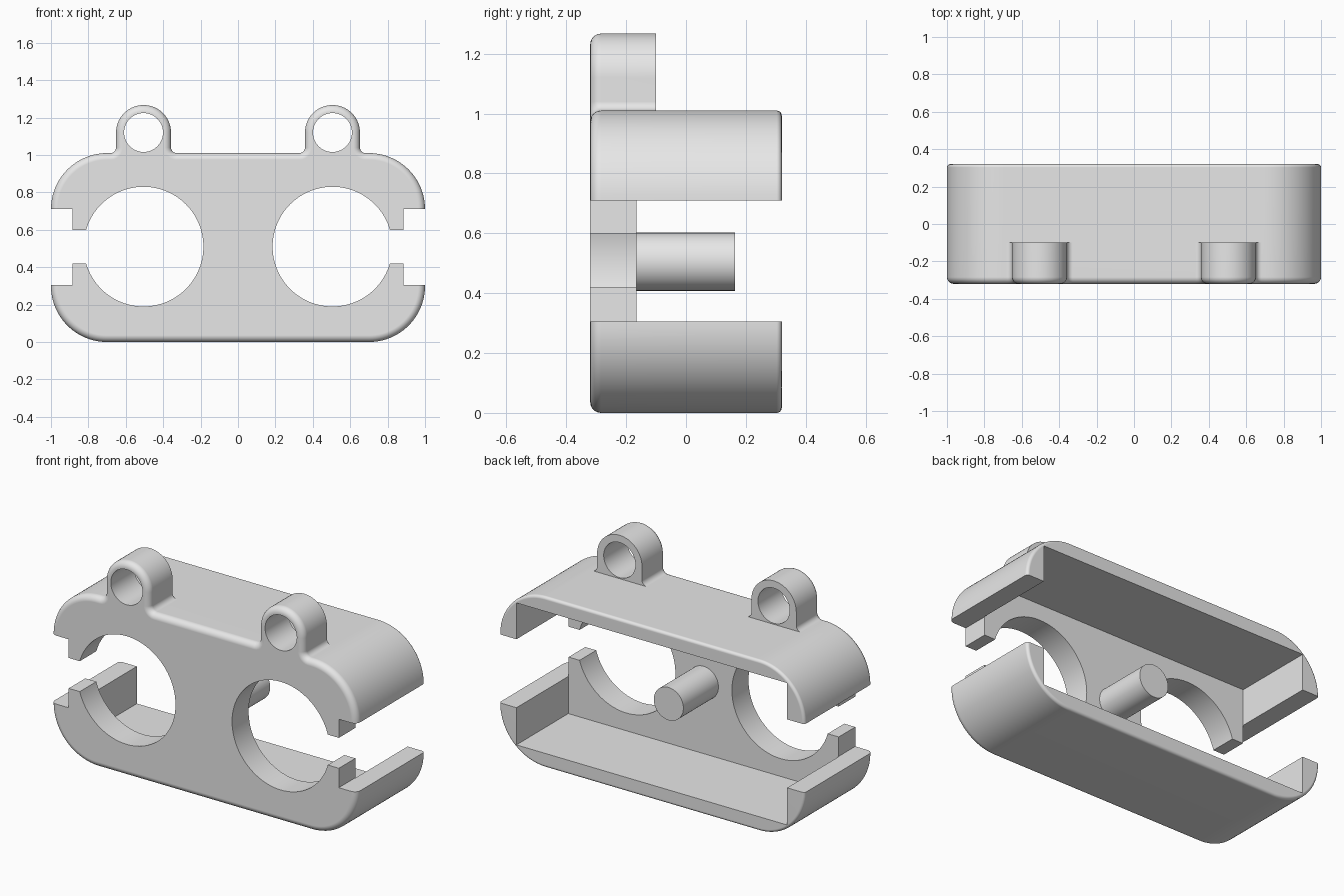
import bpy, bmesh
from math import cos, sin, pi, radians

old = bpy.data.objects.get("Cube")
if old:
    bpy.data.objects.remove(old, do_unlink=True)

FRONT, BACK = -0.32, 0.32
HEIGHT, CORNER = 1.01, 0.3
PLATE_BACK, LUG_BACK = -0.165, -0.10
HOLE_X, HOLE_Z = 0.505, 0.51
LUG_Z, LUG_R, FLARE = 1.12, 0.147, 0.03

grey = bpy.data.materials.new("plain grey")
grey.use_nodes = True
grey.diffuse_color = (0.8, 0.8, 0.8, 1)
grey.node_tree.nodes["Principled BSDF"].inputs["Base Color"].default_value = (0.8, 0.8, 0.8, 1)


def arc(cx, cz, r, start, end, n):
    angles = [radians(start + (end - start) * i / n) for i in range(n + 1)]
    return [(cx + r * cos(a), cz + r * sin(a)) for a in angles]


def lug_outline(cx):
    """Round ear with flared feet, from right foot to left foot."""
    foot = LUG_R + FLARE
    return (arc(cx + foot, HEIGHT + FLARE, FLARE, 270, 180, 6)
            + arc(cx, LUG_Z, LUG_R, 0, 180, 32)
            + arc(cx - foot, HEIGHT + FLARE, FLARE, 0, -90, 6))


def box(name, x, y, z):
    bpy.ops.mesh.primitive_cube_add(
        size=1, location=[(a + b) / 2 for a, b in (x, y, z)])
    ob = bpy.context.object
    ob.name = name
    ob.scale = [b - a for a, b in (x, y, z)]
    return ob


def rod(name, x, z, r, y0, y1, sides=96):
    bpy.ops.mesh.primitive_cylinder_add(
        vertices=sides, radius=r, depth=y1 - y0,
        location=(x, (y0 + y1) / 2, z), rotation=(pi / 2, 0, 0))
    ob = bpy.context.object
    ob.name = name
    return ob


def cut(target, cutter):
    cutter.hide_render = True
    mod = target.modifiers.new("cut", "BOOLEAN")
    mod.operation, mod.solver, mod.object = "DIFFERENCE", "EXACT", cutter
    bpy.context.view_layer.objects.active = target
    bpy.ops.object.modifier_apply(modifier=mod.name)
    bpy.data.objects.remove(cutter, do_unlink=True)


def finish(ob):
    ob.data.materials.clear()
    ob.data.materials.append(grey)
    bpy.ops.object.select_all(action="DESELECT")
    ob.select_set(True)
    bpy.context.view_layer.objects.active = ob
    bpy.ops.object.shade_smooth_by_angle(angle=radians(30))
    mod = ob.modifiers.new("even shading", "WEIGHTED_NORMAL")
    mod.keep_sharp = True


# Outline of the rounded case with two ears
side = 1 - CORNER
outline = arc(side, CORNER, CORNER, -90, 0, 24)
outline += arc(side, HEIGHT - CORNER, CORNER, 0, 90, 24)
lugs = []
for cx in (HOLE_X, -HOLE_X):
    points = lug_outline(cx)
    lugs.append((len(outline), len(outline) + len(points) - 1))
    outline += points
outline += arc(-side, HEIGHT - CORNER, CORNER, 90, 180, 24)
outline += arc(-side, CORNER, CORNER, 180, 270, 24)

# Case: the ears end at the middle ring, the body runs on to the back
bm = bmesh.new()
count = len(outline)
front = [bm.verts.new((x, FRONT, z)) for x, z in outline]
middle = [bm.verts.new((x, LUG_BACK, z)) for x, z in outline]
body = [i for i in range(count) if not any(a < i < b for a, b in lugs)]
back = {i: bm.verts.new((outline[i][0], BACK, outline[i][1])) for i in body}
bm.faces.new(front)
bm.faces.new([back[i] for i in body])
for i in range(count):
    j = (i + 1) % count
    bm.faces.new((front[i], front[j], middle[j], middle[i]))
for i, j in zip(body, body[1:] + body[:1]):
    bm.faces.new((middle[i], middle[j], back[j], back[i]))
for a, b in lugs:
    bm.faces.new(middle[a:b + 1])
bmesh.ops.recalc_face_normals(bm, faces=bm.faces[:])

# Rounded front and back rims
for y, size, steps in ((FRONT, 0.036, 6), (BACK, 0.017, 4)):
    rim = [e for e in bm.edges if all(abs(v.co.y - y) < 1e-5 for v in e.verts)]
    bmesh.ops.bevel(bm, geom=rim, offset=size, offset_type="OFFSET",
                    segments=steps, profile=0.5, affect="EDGES",
                    clamp_overlap=False)
mesh = bpy.data.meshes.new("case")
bm.to_mesh(mesh)
bm.free()
case = bpy.data.objects.new("case", mesh)
bpy.context.collection.objects.link(case)

# Open back, round windows, ear holes and side notches
cut(case, box("cavity_cutter", (-0.886, 0.886), (PLATE_BACK, 0.5), (0.085, 0.925)))
for s in (-1, 1):
    cut(case, rod("window_cutter", s * HOLE_X, HOLE_Z, 0.32, -0.5, 0.1))
    cut(case, rod("ear_hole_cutter", s * HOLE_X, LUG_Z, 0.104, -0.5, 0.1, 64))
    cut(case, box("notch_cutter", sorted((s * 0.884, s * 1.2)), (-0.5, 0.5), (0.305, 0.71)))
    cut(case, box("slot_cutter", sorted((s * 0.6, s * 1.1)), (-0.5, 0.1), (0.42, 0.6)))
finish(case)

# Post behind the middle of the front plate
finish(rod("centre_post", 0, 0.505, 0.097, PLATE_BACK - 0.05, 0.163, 64))
